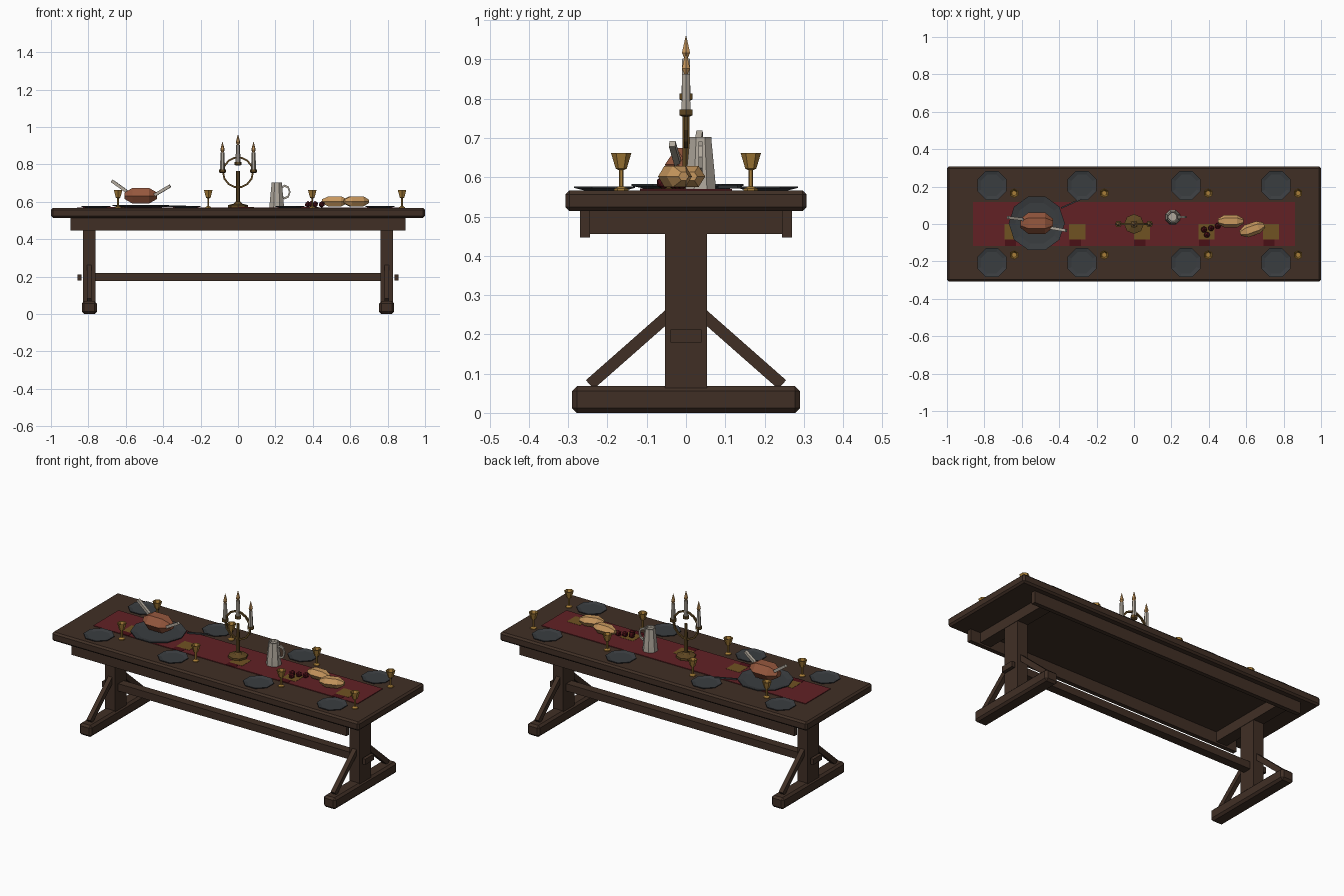
import bpy, bmesh, math
from mathutils import Vector, Matrix

if "Cube" in bpy.data.objects:
    bpy.data.objects.remove(bpy.data.objects["Cube"])


def mat(name, r, g, b):
    m = bpy.data.materials.new(name)
    lin = [((c / 255 + 0.055) / 1.055) ** 2.4 for c in (r, g, b)]
    m.diffuse_color = (*lin, 1)
    m.use_nodes = True
    m.node_tree.nodes["Principled BSDF"].inputs["Base Color"].default_value = m.diffuse_color
    return m


WOOD = mat("dark wood", 64, 47, 37)
RED = mat("runner red", 98, 33, 37)
DARKRED = mat("dark red", 74, 16, 22)
PATCH = mat("dull gold", 112, 82, 34)
BRASS = mat("brass", 96, 72, 34)
GOLD = mat("gold", 168, 126, 56)
SLATE = mat("slate", 58, 61, 64)
ROAST = mat("roast brown", 150, 88, 62)
BREAD = mat("bread tan", 200, 152, 94)
PALE = mat("pale pewter", 176, 168, 156)


def finish(name, bm, material, bevel=0):
    bmesh.ops.recalc_face_normals(bm, faces=bm.faces)
    me = bpy.data.meshes.new(name)
    bm.to_mesh(me)
    bm.free()
    me.materials.append(material)
    ob = bpy.data.objects.new(name, me)
    bpy.context.collection.objects.link(ob)
    if bevel:
        mod = ob.modifiers.new("bevel", 'BEVEL')
        mod.width, mod.segments = bevel, 1
    return ob


def box(name, x0, x1, y0, y1, z0, z1, material=WOOD, bevel=0):
    bm = bmesh.new()
    bmesh.ops.create_cube(bm, size=1)
    for v in bm.verts:
        v.co = Vector(((x0 + x1) / 2 + v.co.x * (x1 - x0),
                       (y0 + y1) / 2 + v.co.y * (y1 - y0),
                       (z0 + z1) / 2 + v.co.z * (z1 - z0)))
    return finish(name, bm, material, bevel)


def beam(name, a, b, w, h, material=WOOD):
    # rectangular bar from point a to point b
    a, b = Vector(a), Vector(b)
    bm = bmesh.new()
    bmesh.ops.create_cube(bm, size=1)
    rot = (b - a).to_track_quat('Z', 'X').to_matrix().to_4x4()
    bmesh.ops.transform(bm, verts=bm.verts, matrix=Matrix.Translation((a + b) / 2) @ rot
                        @ Matrix.Diagonal((w, h, (b - a).length, 1)))
    return finish(name, bm, material)


def loft(name, profile, n, matrix, material, turn=0.0, sx=1, sy=1):
    # stack of n-sided rings given as (radius, height), closed at both ends
    bm = bmesh.new()
    rings = []
    for r, z in profile:
        rings.append([bm.verts.new((sx * r * math.cos(turn + math.tau * i / n),
                                    sy * r * math.sin(turn + math.tau * i / n), z)) for i in range(n)])
    for p, q in zip(rings, rings[1:]):
        for i in range(n):
            j = (i + 1) % n
            bm.faces.new((p[i], p[j], q[j], q[i]))
    bm.faces.new(rings[0][::-1])
    bm.faces.new(rings[-1])
    bm.transform(matrix)
    return finish(name, bm, material)


def at(x, y, z=0.0):
    return Matrix.Translation((x, y, z))


def torus(name, centre, R, r, n, m, material, sx=1, sz=1):
    # ring standing in the xz plane
    bm = bmesh.new()
    rings = []
    for i in range(n):
        a = math.tau * i / n
        ring = []
        for k in range(m):
            b = math.tau * (k + 0.5) / m
            d = R + r * math.cos(b)
            ring.append(bm.verts.new((centre[0] + sx * d * math.cos(a), centre[1] + r * math.sin(b),
                                      centre[2] + sz * d * math.sin(a))))
        rings.append(ring)
    for i in range(n):
        p, q = rings[i], rings[(i + 1) % n]
        for k in range(m):
            bm.faces.new((p[k], p[(k + 1) % m], q[(k + 1) % m], q[k]))
    return finish(name, bm, material)


# table top and rails
box("table_top", -1, 1, -0.307, 0.307, 0.514, 0.566, bevel=0.01)
for s in (-1, 1):
    box("long_rail", -0.895, 0.895, s * 0.257 - 0.0125, s * 0.257 + 0.0125, 0.446, 0.516)
    x = s * 0.795
    box("cross_rail", x - 0.035, x + 0.035, -0.245, 0.245, 0.456, 0.516)
    # trestle legs
    box("leg_post", x - 0.033, x + 0.033, -0.053, 0.053, 0.06, 0.47)
    box("foot", x - 0.04, x + 0.04, -0.29, 0.29, 0, 0.068, bevel=0.012)
    box("peg", s * 0.847 - 0.01, s * 0.847 + 0.01, -0.04, 0.04, 0.179, 0.212)
    for t in (-1, 1):
        beam("brace", (x, t * 0.043, 0.25), (x, t * 0.245, 0.072), 0.03, 0.026)
box("stretcher", -0.765, 0.765, -0.025, 0.025, 0.175, 0.218)

# cloth runner with woven patches
box("runner", -0.86, 0.86, -0.117, 0.117, 0.564, 0.57, RED)
for i in range(5):
    x = -0.692 + 0.3455 * i
    box("runner_patch", x, x + 0.086, -0.082, 0, 0.568, 0.5712, PATCH)
    box("runner_hem", x + 0.002, x + 0.062, -0.1175, -0.082, 0.568, 0.5712, DARKRED)

# place settings
plate = [(0.05, 0.565), (0.084, 0.573), (0.084, 0.577), (0.062, 0.571)]
goblet = [(0.018, 0.565), (0.018, 0.571), (0.006, 0.577), (0.006, 0.618), (0.014, 0.622),
          (0.026, 0.662), (0.022, 0.662), (0.014, 0.64)]
for x in (-0.76, -0.278, 0.278, 0.758):
    for s in (-1, 1):
        loft("plate", plate, 8, at(x, s * 0.207), SLATE, math.pi / 8)
        loft("goblet", goblet, 6, at(x + 0.119, s * 0.165), GOLD, math.pi / 6)

# roast on a platter
loft("platter", [(0.1, 0.568), (0.15, 0.578), (0.15, 0.583), (0.115, 0.576)], 10, at(-0.52, 0.004), SLATE)
along_x = Matrix.Rotation(math.pi / 2, 4, 'Y')
body = [(0.4, -1), (1, -0.5), (1, 0.5), (0.4, 1)]


def lump(name, x, y, z, length, width, height, angle, material):
    prof = [(r, l * length) for r, l in body]
    m = at(x, y, z) @ Matrix.Rotation(angle, 4, 'Z') @ along_x
    return loft(name, prof, 6, m, material, math.pi / 6, height / math.cos(math.pi / 6), width)


lump("roast", -0.52, 0.004, 0.632, 0.088, 0.058, 0.042, 0, ROAST)
beam("bone", (-0.595, 0.025, 0.655), (-0.675, 0.035, 0.712), 0.016, 0.016, PALE)
beam("bone", (-0.45, -0.02, 0.633), (-0.362, -0.035, 0.685), 0.016, 0.016, PALE)
beam("carving_knife", (-0.39, 0.085, 0.576), (-0.28, 0.135, 0.576), 0.008, 0.008, SLATE)

# bread and fruit
lump("loaf", 0.517, 0.015, 0.602, 0.068, 0.034, 0.027, 0, BREAD)
lump("loaf", 0.632, -0.028, 0.602, 0.068, 0.034, 0.027, 0.33, BREAD)
for x, y in ((0.374, -0.03), (0.412, -0.022), (0.448, -0.01), (0.39, -0.058)):
    bm = bmesh.new()
    bmesh.ops.create_icosphere(bm, subdivisions=1, radius=0.018, matrix=at(x, y, 0.586))
    finish("fruit", bm, DARKRED)

# tankard
loft("tankard", [(0.042, 0.57), (0.04, 0.6), (0.03, 0.695), (0.03, 0.703), (0.025, 0.703), (0.023, 0.69)],
     8, at(0.207, 0.037), PALE, math.pi / 8)
torus("tankard_handle", (0.25, 0.037, 0.652), 0.028, 0.007, 8, 4, PALE, 0.95, 1.2)

# candelabra
loft("candelabra_base", [(0.053, 0.57), (0.053, 0.582), (0.022, 0.59), (0.012, 0.6)], 8, at(0, 0), BRASS)
loft("candelabra_stem", [(0.011, 0.59), (0.01, 0.765)], 6, at(0, 0), BRASS)
torus("candelabra_ring", (0, 0, 0.757), 0.08, 0.007, 14, 4, BRASS)
for x, z in ((-0.083, 0.755), (0, 0.795), (0.083, 0.755)):
    loft("candle_cup", [(0.013, z), (0.019, z + 0.003), (0.019, z + 0.018)], 6, at(x, 0), BRASS)
    loft("candle", [(0.013, z + 0.015), (0.011, z + 0.108)], 6, at(x, 0), PALE)
    loft("flame", [(0.004, z + 0.106), (0.012, z + 0.122), (0.0008, z + 0.165)], 6, at(x, 0), BREAD)
